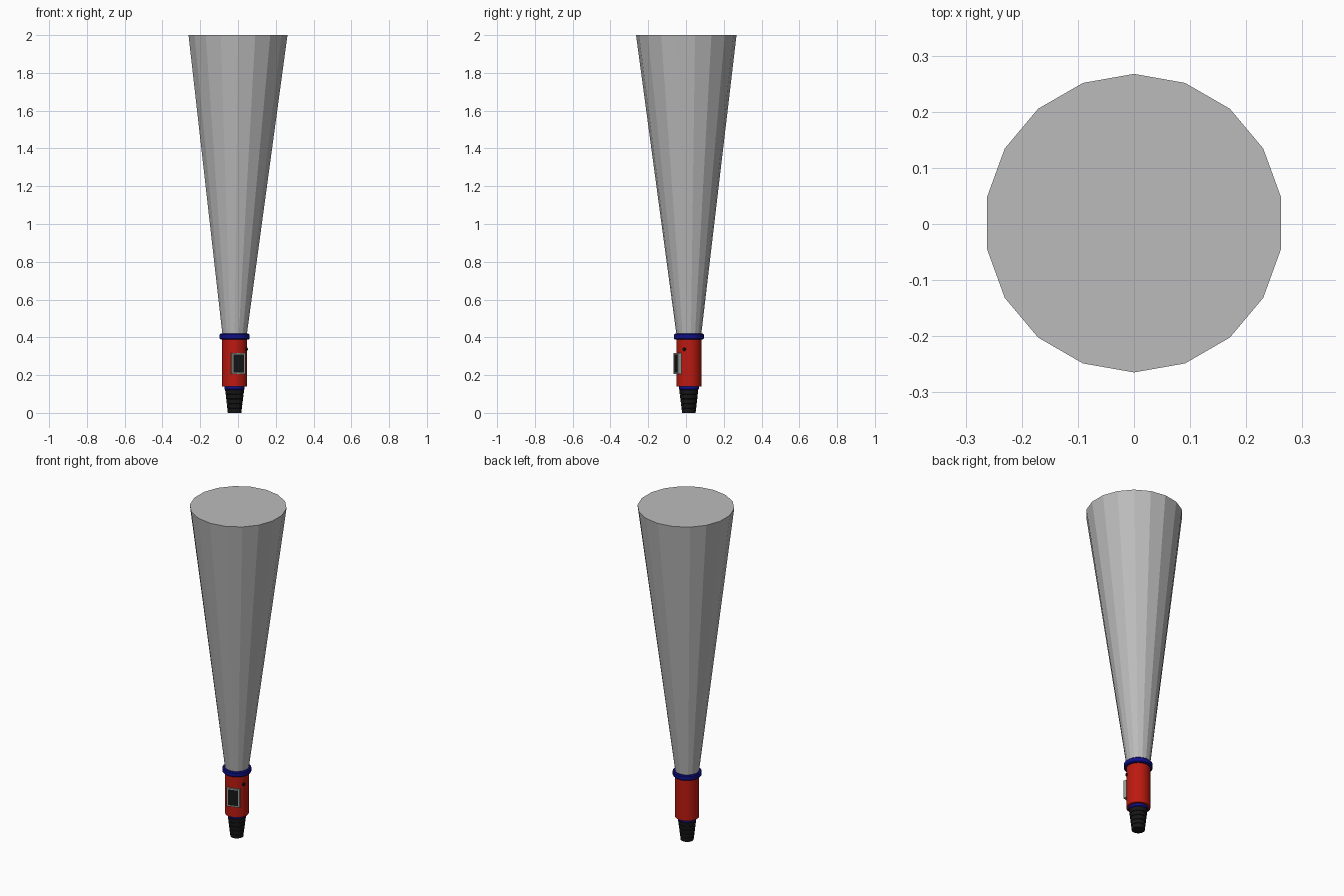
import bpy, math
from mathutils import Matrix, Vector

if "Cube" in bpy.data.objects:
    bpy.data.objects.remove(bpy.data.objects["Cube"])

AXIS = Vector((-0.018, 0.015, 0))   # handle axis, slightly off the beam's top centre


def material(name, rgba):
    m = bpy.data.materials.new(name)
    m.diffuse_color = rgba
    m.use_nodes = True
    m.node_tree.nodes["Principled BSDF"].inputs["Base Color"].default_value = m.diffuse_color
    return m


RED = material("red", (0.5, 0.01, 0.005, 1))
BLUE = material("blue", (0.005, 0.005, 0.25, 1))
BLACK = material("black", (0.008, 0.008, 0.008, 1))
FRAME = material("frame_grey", (0.3, 0.33, 0.3, 1))
BEAM = material("beam_grey", (0.5, 0.5, 0.5, 0.75))


def make(name, verts, faces, mat, smooth=False):
    me = bpy.data.meshes.new(name)
    me.from_pydata(verts, [], faces)
    me.materials.append(mat)
    ob = bpy.data.objects.new(name, me)
    bpy.context.collection.objects.link(ob)
    if smooth:
        bpy.context.view_layer.objects.active = ob
        ob.select_set(True)
        bpy.ops.object.shade_smooth_by_angle(angle=math.radians(30))
        ob.select_set(False)
    return ob


def turned(name, profile, mat, sides=32, smooth=True, centres=None):
    """Capped solid of rings (radius, z), each ring with its own centre."""
    verts, faces = [], []
    for i, (r, z) in enumerate(profile):
        c = centres[i] if centres else AXIS
        for k in range(sides):
            a = math.pi / 2 + 2 * math.pi * k / sides
            verts.append((c.x + r * math.cos(a), c.y + r * math.sin(a), z))
    for i in range(len(profile) - 1):
        for k in range(sides):
            a, b = i * sides + k, i * sides + (k + 1) % sides
            faces.append((a, b, b + sides, a + sides))
    faces.append(tuple(reversed(range(sides))))
    faces.append(tuple(range(len(verts) - sides, len(verts))))
    return make(name, verts, faces, mat, smooth)


def box(name, size, local, frame, mat):
    verts = [frame @ (Vector(local) + Vector((x * size[0], y * size[1], z * size[2])) / 2)
             for x in (-1, 1) for y in (-1, 1) for z in (-1, 1)]
    faces = [(0, 1, 3, 2), (4, 6, 7, 5), (0, 4, 5, 1),
             (2, 3, 7, 6), (0, 2, 6, 4), (1, 5, 7, 3)]
    return make(name, verts, faces, mat)


# Stepped tail tip
steps = []
for i in range(5):
    z, r = i * 0.025, 0.037 + i * 0.003
    steps += [(r - 0.001, z), (r + 0.001, z + 0.022), (r - 0.003, z + 0.023)]
turned("tail_tip", steps + [(0.046, 0.126)], BLACK)

# Handle and its two collars
turned("lower_collar", [(0.049, 0.122), (0.053, 0.126), (0.053, 0.142)], BLUE)
turned("handle", [(0.066, 0.14), (0.066, 0.395)], RED)
turned("upper_collar", [(0.074, 0.388), (0.079, 0.393), (0.079, 0.414), (0.074, 0.419)], BLUE)

# Long low-poly light cone
turned("light_cone", [(0.065, 0.41), (0.266, 2.0)], BEAM, 18, False,
       [AXIS, Vector((0, 0.0015, 0))])

# Framed screen, turned slightly to the right of the front
turn = math.radians(18)
panel = Matrix.Translation(AXIS + Vector((0, 0, 0.261))) @ Matrix.Rotation(turn, 4, 'Z')
W, H, T, D, Y = 0.075, 0.11, 0.008, 0.022, -0.062
for s, side in ((-1, "left"), (1, "right")):
    box("screen_frame_" + side, (T, D, H), (s * (W - T) / 2, Y, 0), panel, FRAME)
for s, side in ((-1, "bottom"), (1, "top")):
    box("screen_frame_" + side, (W - 2 * T, D, T), (0, Y, s * (H - T) / 2), panel, FRAME)
box("screen", (W - 2 * T, D - 0.004, H - 2 * T), (0, Y, 0), panel, BLACK)

# Small round button on the right side of the handle
knob = turned("button", [(0.009, 0.06), (0.009, 0.07), (0.006, 0.073)], BLACK, 16, True,
              [Vector((0, 0, 0))] * 3)
knob.matrix_world = (Matrix.Translation(AXIS + Vector((0, 0, 0.337)))
                     @ Matrix.Rotation(math.radians(-21), 4, 'Z')
                     @ Matrix.Rotation(math.pi / 2, 4, 'Y'))
